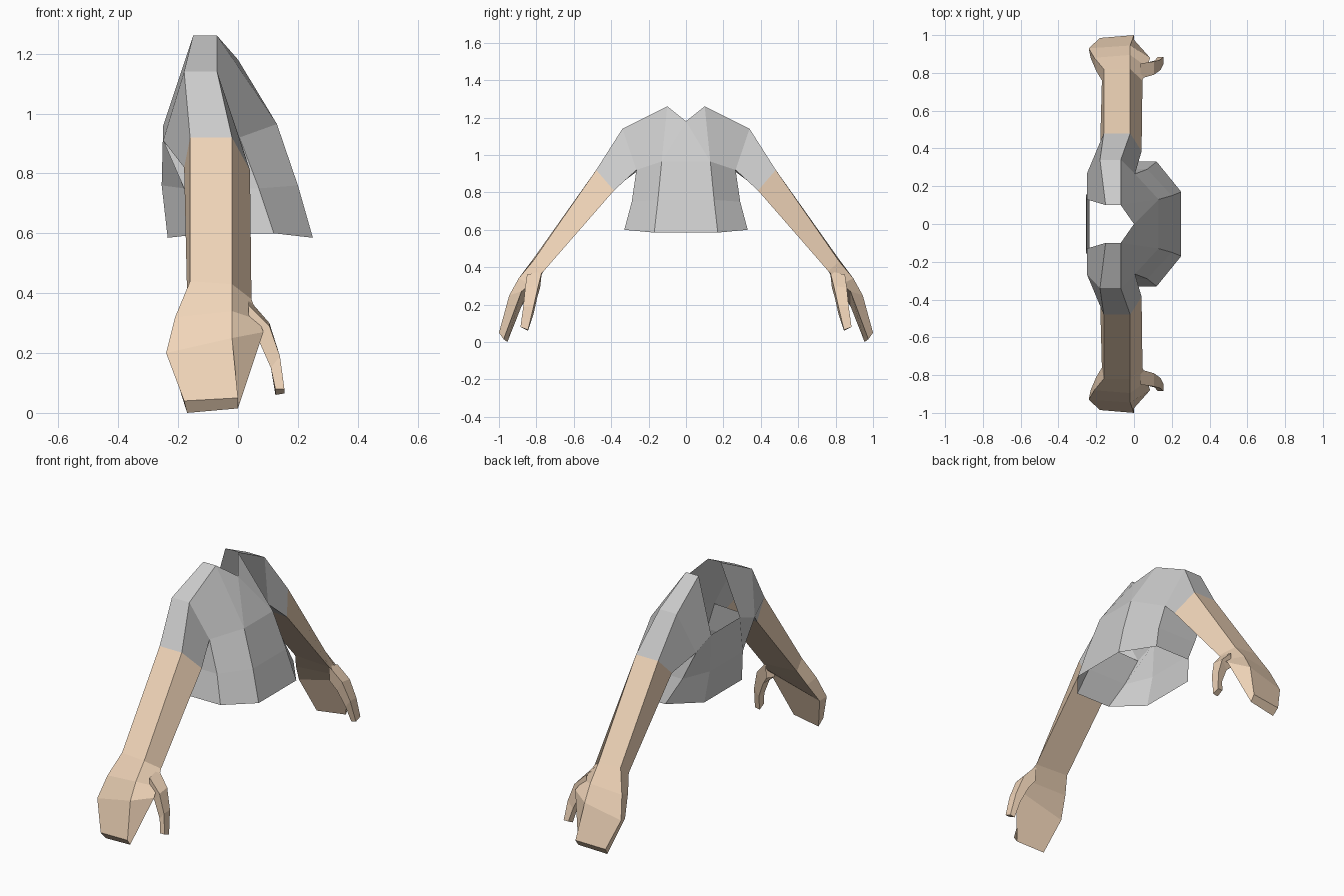
import bpy, bmesh

if "Cube" in bpy.data.objects:
    bpy.data.objects.remove(bpy.data.objects["Cube"])


def loft(bm, rings, closed=True, cap=False):
    """Bridge successive cross-sections with quads; return the vertex rows."""
    rows = [[bm.verts.new(p) for p in ring] for ring in rings]
    n = len(rows[0])
    for a, b in zip(rows, rows[1:]):
        for i in range(n if closed else n - 1):
            j = (i + 1) % n
            bm.faces.new((a[i], a[j], b[j], b[i]))
    if cap:
        bm.faces.new(rows[-1])
    return rows


def finish(name, bm, mat=None):
    """Make the object and mirror it across the y = 0 plane."""
    bmesh.ops.recalc_face_normals(bm, faces=bm.faces)
    me = bpy.data.meshes.new(name)
    bm.to_mesh(me)
    bm.free()
    ob = bpy.data.objects.new(name, me)
    bpy.context.collection.objects.link(ob)
    mod = ob.modifiers.new("Mirror", 'MIRROR')
    mod.use_axis = (False, True, False)
    mod.use_clip = True
    if mat:
        me.materials.append(mat)
    return ob


skin = bpy.data.materials.new("skin")
skin.diffuse_color = (0.87, 0.66, 0.48, 1)
skin.use_nodes = True
skin.node_tree.nodes["Principled BSDF"].inputs["Base Color"].default_value = skin.diffuse_color

# Sleeve opening, shared by the shirt and the arm
cuff = [(-.16, .48, .92), (-.02, .48, .92), (.04, .385, .81), (-.18, .385, .82)]

# Shirt body: half rows from chest centre round the side to back centre
bm = bmesh.new()
hem, waist, chest = loft(bm, [
    [(.25, 0, .585), (.25, .17, .585), (.12, .33, .60), (-.10, .33, .60), (-.235, .17, .585), (-.235, 0, .585)],
    [(.20, 0, .76), (.20, .15, .76), (.07, .29, .75), (-.18, .29, .75), (-.255, .15, .76), (-.255, 0, .76)],
    [(.13, 0, .965), (.13, .13, .965), (.005, .265, .92), (-.25, .265, .91), (-.25, .13, .96), (-.25, 0, .96)],
], closed=False)

# Yoke: neckline, shoulder and low open back
collar, neck_f, neck_b, shoulder_f, shoulder_b = [bm.verts.new(p) for p in (
    (0, 0, 1.18), (-.07, .10, 1.26), (-.15, .10, 1.26), (-.07, .34, 1.14), (-.18, .34, 1.14))]
bm.faces.new((collar, neck_f, chest[1]))
bm.faces.new((collar, chest[1], chest[0]))
bm.faces.new((neck_f, shoulder_f, chest[2], chest[1]))
bm.faces.new((neck_b, shoulder_b, chest[3], chest[4]))
bm.faces.new((neck_f, neck_b, shoulder_b, shoulder_f))

# Short sleeve
armhole = [shoulder_b, shoulder_f, chest[2], chest[3]]
end = [bm.verts.new(p) for p in cuff]
for i in range(4):
    j = (i + 1) % 4
    bm.faces.new((armhole[i], armhole[j], end[j], end[i]))
finish("shirt", bm)

# Arm and mitten hand
bm = bmesh.new()
loft(bm, [
    cuff,
    [(-.16, .82, .44), (-.02, .82, .43), (.045, .76, .38), (-.17, .76, .39)],
    [(-.21, .88, .32), (-.02, .895, .34), (.07, .83, .31), (-.20, .81, .30)],
    [(-.24, .93, .20), (-.02, .945, .25), (.085, .88, .27), (-.23, .88, .19)],
    [(-.18, .985, .04), (0, 1.0, .05), (0, .975, .015), (-.17, .955, .0)],
], cap=True)
finish("arm", bm, skin)

# Thumb
bm = bmesh.new()
loft(bm, [
    [(.035, .77, .38), (.035, .85, .36), (.035, .85, .27), (.035, .78, .29)],
    [(.105, .79, .30), (.105, .86, .29), (.07, .855, .24), (.07, .795, .24)],
    [(.14, .815, .19), (.14, .87, .19), (.11, .865, .15), (.11, .815, .15)],
    [(.155, .845, .065), (.155, .885, .08), (.125, .885, .08), (.125, .845, .06)],
], cap=True)
finish("thumb", bm, skin)
